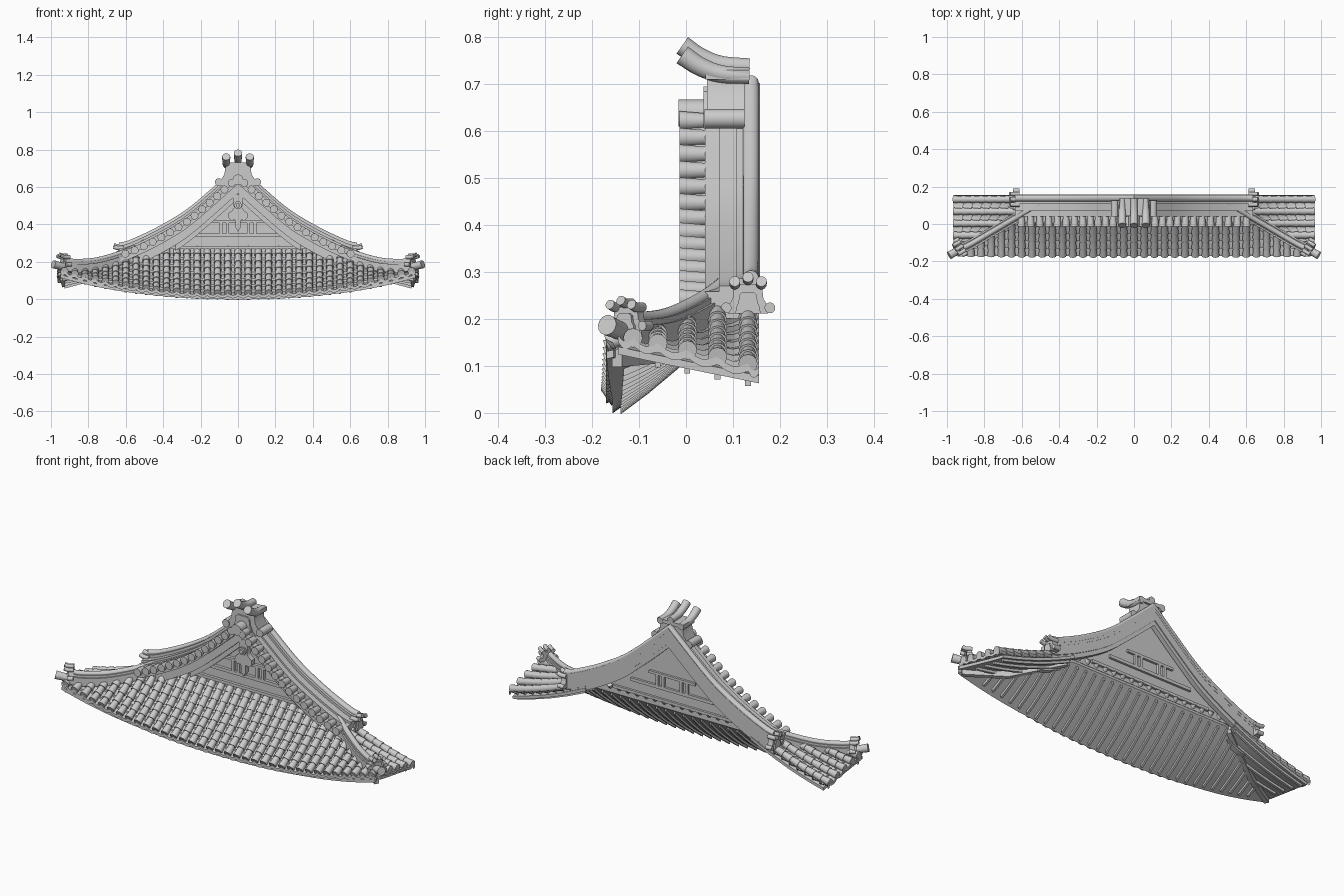
import bpy, bmesh, math
from mathutils import Vector as V

if "Cube" in bpy.data.objects:
    bpy.data.objects.remove(bpy.data.objects["Cube"])

Z, Y = V((0, 0, 1)), V((0, 1, 0))


def finish(bm, name):
    bmesh.ops.recalc_face_normals(bm, faces=bm.faces)
    me = bpy.data.meshes.new(name)
    bm.to_mesh(me)
    bm.free()
    me.shade_smooth()
    me.set_sharp_from_angle(angle=math.radians(35))
    ob = bpy.data.objects.new(name, me)
    bpy.context.collection.objects.link(ob)
    return ob


def sweep(bm, pts, prof, lat=None, up=None, scale=None):
    """Sweep a closed 2D profile (lateral, up) along a path, capped."""
    pts = [V(p) for p in pts]
    rings = []
    for i, p in enumerate(pts):
        t = (pts[min(i + 1, len(pts) - 1)] - pts[max(i - 1, 0)]).normalized()
        l = lat or t.cross(Z).normalized()
        u = up or l.cross(t).normalized()
        s = scale[i] if scale else 1
        rings.append([bm.verts.new(p + l * a * s + u * b * s) for a, b in prof])
    n = len(prof)
    for r, q in zip(rings, rings[1:]):
        for j in range(n):
            bm.faces.new((r[j], r[(j + 1) % n], q[(j + 1) % n], q[j]))
    bm.faces.new(rings[0])
    bm.faces.new(rings[-1])


def circle(r, n=14):
    return [(r * math.cos(k * math.tau / n), r * math.sin(k * math.tau / n)) for k in range(n)]


def rect(a0, a1, b0, b1):
    return [(a0, b0), (a1, b0), (a1, b1), (a0, b1)]


def spline(pts, n=6):
    p = [V(q) for q in pts]
    p = [2 * p[0] - p[1]] + p + [2 * p[-1] - p[-2]]
    out = []
    for a, b, c, d in zip(p, p[1:], p[2:], p[3:]):
        for k in range(n):
            t = k / n
            out.append(0.5 * (2 * b + (c - a) * t + (2 * a - 5 * b + 4 * c - d) * t * t
                              + (3 * b - a - 3 * c + d) * t ** 3))
    return out + [p[-2]]


# Roof surfaces: u runs along the eave, v from eave up to the hip or gable
def front(u, v):
    y = -0.17 + v * (min(0.11, 0.11 - (abs(u) - 0.5) * 0.587) + 0.17)
    t = (y + 0.17) / 0.28
    e = 0.032 + 0.125 * (abs(u) / 0.95) ** 2.3
    return V((u, y, e * (1 - t) + 0.275 * t - 0.06 * t * (1 - t)))


def side(sign):
    def f(u, v):
        xin = max(0.5, 0.5 + (0.11 - u) / 0.587)
        x = 0.965 + v * (xin - 0.965)
        t = (0.965 - x) / 0.465
        e = 0.105 + 0.055 * (0.13 - u) / 0.245
        return V((sign * x, u, e * (1 - t) + 0.265 * t - 0.06 * t * (1 - t)))
    return f


def roof(name, P, us, lo, hi):
    tiles, pans, base, raft = (bmesh.new() for _ in range(4))
    # round cover tiles, overlapping tapered lengths
    for u in us:
        L = (P(u, 1) - P(u, 0)).length
        n = max(1, round(L / 0.05))
        for k in range(n):
            a, b = P(u, k / n), P(u, (k + 1.12) / n)
            sweep(tiles, [a, b], circle(0.0205, 12), scale=[1, 0.76])
    # concave stepped pan tiles between them
    edges = [lo] + list(us) + [hi]
    for a, b in zip(edges, edges[1:]):
        L = (P((a + b) / 2, 1) - P((a + b) / 2, 0)).length
        n = max(1, round(L / 0.05))
        for k in range(n):
            rows = []
            for v, dz in ((k / n, -0.016), (k / n, 0.0), ((k + 1) / n, -0.012)):
                rows.append([pans.verts.new(P(a + (b - a) * t / 4, v) + Z * (dz - 0.012 * math.sin(math.pi * t / 4)))
                             for t in range(5)])
            for r, q in zip(rows, rows[1:]):
                for t in range(4):
                    pans.faces.new((r[t], r[t + 1], q[t + 1], q[t]))
    # underlying deck with an eave edge, and rafters under it
    N = 40
    for k in range(N):
        a, b = lo + (hi - lo) * k / N, lo + (hi - lo) * (k + 1) / N
        rings = []
        for j in range(7):
            v = 0.05 + 0.95 * j / 6
            rings.append([base.verts.new(P(u, v) + Z * dz)
                          for u, dz in ((a, -0.026), (b, -0.026), (b, -0.042), (a, -0.042))])
        for r, q in zip(rings, rings[1:]):
            for i in range(4):
                if (i == 1 and k < N - 1) or (i == 3 and k > 0):
                    continue
                base.faces.new((r[i], r[(i + 1) % 4], q[(i + 1) % 4], q[i]))
        base.faces.new(rings[0])
        base.faces.new(rings[-1])
    bmesh.ops.remove_doubles(base, verts=base.verts, dist=0.0001)
    for u in us:
        L = (P(u, 1) - P(u, 0)).length
        if L > 0.09:
            path = [P(u, 0.04 / L + (0.97 - 0.04 / L) * j / 4) for j in range(5)]
            sweep(raft, path, rect(-0.006, 0.006, -0.056, -0.036), up=Z)
    for bm, part in ((tiles, "cover_tiles"), (pans, "pan_tiles"), (base, "deck"), (raft, "rafters")):
        finish(bm, name + "_" + part)


roof("front_skirt", front, [-0.927 + 0.05453 * i for i in range(35)], -0.95, 0.95)
for s, nm in ((1, "right"), (-1, "left")):
    roof(nm + "_skirt", side(s), [-0.113, -0.06, 0.003, 0.067, 0.132], -0.145, 0.155)

# Gable rake curve, left to right over the apex
half = spline([(0, 0, 0.652), (0.13, 0, 0.535), (0.28, 0, 0.41), (0.44, 0, 0.315), (0.58, 0, 0.25), (0.635, 0, 0.236)])
rake = [V((-p.x, 0, p.z)) for p in reversed(half[1:])] + half
for name, prof in (("gable_roof_slab", rect(0.005, 0.155, -0.035, -0.008)),
                   ("gable_bargeboard", rect(0.04, 0.068, -0.085, -0.03)),
                   ("gable_back_board", rect(0.125, 0.15, -0.06, -0.03)),
                   ("gable_roof_step", rect(0.04, 0.155, -0.015, 0.022)),
                   ("gable_ridge_lower", rect(0.07, 0.156, 0.015, 0.034)),
                   ("gable_ridge_upper", rect(0.107, 0.157, 0.03, 0.05))):
    bm = bmesh.new()
    sweep(bm, rake, prof, lat=Y, up=Z)
    finish(bm, name)
bm = bmesh.new()
sweep(bm, [p + Y * 0.138 + Z * 0.05 for p in rake], circle(0.017), lat=Y, up=Z)
finish(bm, "gable_ridge_cap")
bm = bmesh.new()
inner = [p for p in rake if abs(p.x) < 0.36]
sweep(bm, inner, rect(0.066, 0.1, -0.115, -0.075), lat=Y, up=Z)
finish(bm, "gable_inner_moulding")

# Row of round tile ends along the rake, evenly spaced by arc length
bm = bmesh.new()
dist, nxt = 0, 0.045
for a, b in zip(half, half[1:]):
    d = (b - a).length
    while nxt <= dist + d:
        p = a.lerp(b, (nxt - dist) / d)
        for s in (1, -1):
            c = V((s * p.x, 0, p.z))
            sweep(bm, [c + Y * -0.014, c + Y * 0.045], circle(0.021), scale=[1, 0.76])
        nxt += 0.053
    dist += d
sweep(bm, [(0, -0.016, 0.638), (0, 0.05, 0.638)], circle(0.029, 18))
finish(bm, "rake_tile_ends")

# Gable wall closed under the rake
bm = bmesh.new()
wall = [(p.x, p.z - 0.025) for p in rake if abs(p.x) < 0.5]
sweep(bm, [(0, 0.098, 0), (0, 0.112, 0)], [(-0.5, 0.245)] + wall + [(0.5, 0.245)], lat=V((1, 0, 0)), up=Z)
finish(bm, "gable_wall")
bm = bmesh.new()
for x0, x1, z0, z1 in [(-0.25, 0.25, 0.335, 0.352), (-0.14, 0.14, 0.408, 0.422), (-0.36, 0.36, 0.268, 0.284)] + \
        [(x - 0.008, x + 0.008, 0.35, 0.41) for x in (-0.09, -0.055, 0.055, 0.09)]:
    sweep(bm, [(0, 0.082, 0), (0, 0.124, 0)], rect(x0, x1, z0, z1), lat=V((1, 0, 0)), up=Z)
finish(bm, "gable_beams")

# Hanging pendant with rosette
bm = bmesh.new()
h = [(0.028, 0.56), (0.022, 0.49), (0.03, 0.475), (0.05, 0.46), (0.052, 0.435), (0.035, 0.42),
     (0.015, 0.425), (0.014, 0.385), (0.0, 0.36)]
sweep(bm, [(0, 0.045, 0), (0, 0.075, 0)], h + [(-a, b) for a, b in reversed(h[:-1])], lat=V((1, 0, 0)), up=Z)
for r, y in ((0.022, 0.035), (0.012, 0.025)):
    sweep(bm, [(0, y, 0.502), (0, 0.05, 0.502)], circle(r, 6 if r > 0.02 else 12))
finish(bm, "gable_pendant")


# Ridge end ornament: flared arch plate, side scrolls and three rolls on top
def ornament(bm, o, face, w, h, depth, r, rolls=True):
    o, face = V(o), V(face).normalized()
    right = face.cross(Z).normalized()
    k = [(0.5, 0), (0.47, 0.3), (0.38, 0.5), (0.35, 0.88), (0.25, 1)]
    arch = [(a * w, b * h) for a, b in k] + [(-a * w, b * h) for a, b in reversed(k)]
    sweep(bm, [o - face * depth, o], arch, lat=right, up=Z)
    kn = [(a * 0.62, b * 0.72) for a, b in arch]
    sweep(bm, [o, o + face * 0.008], kn, lat=right, up=Z)
    for s in (-1, 1):
        c = o + right * s * w * 0.54 + Z * r
        sweep(bm, [c - face * depth, c + face * 0.006], circle(r))
    if rolls:
        for s in (-1, 0, 1):
            c = o + right * s * w * 0.33 + Z * (h + r * (0.8 if s == 0 else 0.0))
            sweep(bm, [c - face * depth, c + face * 0.005, c + face * 0.022 + Z * 0.006], circle(r))


bm = bmesh.new()
ornament(bm, (0, 0.045, 0.605), (0, -1, 0), 0.19, 0.125, 0.08, 0.021, rolls=False)
sweep(bm, [(0, 0.042, 0.72), (0, 0.135, 0.72)], rect(-0.08, 0.08, -0.01, 0.01), up=Z)
finish(bm, "apex_ornament")
bm = bmesh.new()
for x, dz in ((-0.063, -0.02), (0, 0), (0.063, -0.02)):
    path = spline([(x, 0.135, 0.737 + dz), (x, 0.075, 0.741 + dz), (x, 0.03, 0.757 + dz), (x, -0.008, 0.782 + dz)], 4)
    sweep(bm, path, circle(0.021), scale=[0.85 + 0.2 * i / 12 for i in range(13)])
finish(bm, "apex_rolls")

# Hip ridges, their ornaments, corner tiles, and lower gable ridge ends
for s, nm in ((1, "right"), (-1, "left")):
    hip = spline([(s * 0.48, 0.122, 0.292), (s * 0.6, 0.052, 0.232), (s * 0.75, -0.036, 0.187),
                  (s * 0.87, -0.106, 0.178), (s * 0.93, -0.135, 0.188)])
    bm = bmesh.new()
    sweep(bm, hip, rect(-0.026, 0.026, -0.035, 0.01), up=Z)
    sweep(bm, hip, rect(-0.019, 0.019, 0.005, 0.022), up=Z)
    sweep(bm, [p + Z * 0.024 for p in hip], circle(0.014))
    finish(bm, nm + "_hip_ridge")
    bm = bmesh.new()
    out = V((s * 0.86, -0.5, 0))
    ornament(bm, (s * 0.935, -0.128, 0.175), out, 0.08, 0.05, 0.025, 0.0105)
    finish(bm, nm + "_hip_ornament")
    bm = bmesh.new()
    sweep(bm, [(s * 0.9, -0.118, 0.165), (s * 0.988, -0.168, 0.187)], circle(0.022), scale=[0.8, 1])
    sweep(bm, [(s * 0.5, 0.105, 0.225), (s * 0.75, -0.036, 0.128), (s * 0.945, -0.147, 0.118)],
          rect(-0.012, 0.012, -0.02, 0.018), up=Z)
    finish(bm, nm + "_corner_tile_and_beam")
    bm = bmesh.new()
    ornament(bm, (s * 0.642, 0.132, 0.212), (s, 0, 0), 0.086, 0.062, 0.03, 0.0115)
    finish(bm, nm + "_gable_ridge_ornament")
